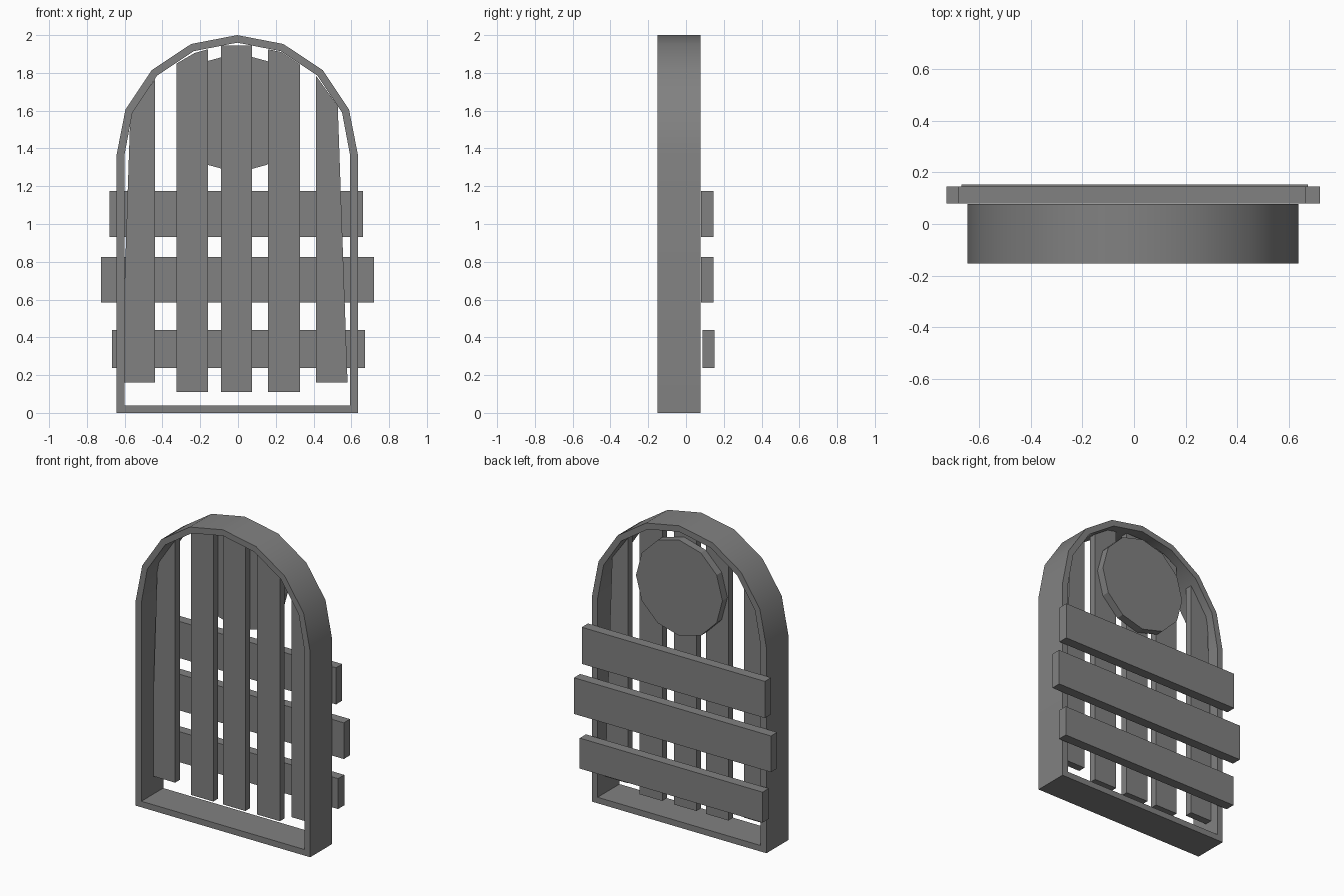
import bpy, bmesh, math

cube = bpy.data.objects.get("Cube")
if cube:
    bpy.data.objects.remove(cube, do_unlink=True)

GREY = (0.22, 0.22, 0.22, 1)
mat = bpy.data.materials.new("plain grey")
mat.use_nodes = True
mat.diffuse_color = GREY
mat.node_tree.nodes["Principled BSDF"].inputs["Base Color"].default_value = GREY


def finish(bm, name):
    bmesh.ops.recalc_face_normals(bm, faces=bm.faces)
    mesh = bpy.data.meshes.new(name)
    bm.to_mesh(mesh)
    bm.free()
    mesh.materials.append(mat)
    obj = bpy.data.objects.new(name, mesh)
    bpy.context.collection.objects.link(obj)
    return obj


def slab(name, outline, y0, y1):
    """Extrude an (x, z) outline from y0 to y1."""
    bm = bmesh.new()
    face = bm.faces.new([bm.verts.new((x, y0, z)) for x, z in outline])
    new = bmesh.ops.extrude_face_region(bm, geom=[face])["geom"]
    verts = [v for v in new if isinstance(v, bmesh.types.BMVert)]
    bmesh.ops.translate(bm, verts=verts, vec=(0, y1 - y0, 0))
    return finish(bm, name)


def box(name, x0, x1, y0, y1, z0, z1):
    return slab(name, [(x0, z0), (x1, z0), (x1, z1), (x0, z1)], y0, y1)


def arch(half):
    """Mirror a half outline whose last point is the crown."""
    pts = half + [(-x, z) for x, z in reversed(half[:-1])]
    return [(x - 0.004, z) for x, z in pts]


# Arched frame: a ring between two matching outlines
outer = arch([(-.64, 0), (-.64, 1.36), (-.592, 1.605), (-.452, 1.815), (-.244, 1.953), (0, 2)])
inner = arch([(-.598, .04), (-.598, 1.36), (-.555, 1.59), (-.425, 1.785), (-.23, 1.915), (0, 1.96)])
bm = bmesh.new()
loops = [[bm.verts.new((x, y, z)) for x, z in pts]
         for pts, y in ((outer, -.152), (outer, .077), (inner, .077), (inner, -.152))]
n = len(outer)
for k in range(4):
    a, b = loops[k], loops[(k + 1) % 4]
    for i in range(n):
        j = (i + 1) % n
        bm.faces.new((a[i], a[j], b[j], b[i]))
frame = finish(bm, "arched_frame")
bpy.ops.object.select_all(action='DESELECT')
frame.select_set(True)
bpy.context.view_layer.objects.active = frame
bpy.ops.object.shade_smooth_by_angle(angle=math.radians(35))

# Upright planks, trimmed to follow the arch
planks = {
    "outer_plank_right": [(-.6, .16), (-.44, .16), (-.44, 1.765), (-.57, 1.585), (-.6, .7)],
    "inner_plank_right": [(-.325, .11), (-.16, .11), (-.16, 1.925), (-.23, 1.905), (-.325, 1.85)],
    "centre_plank": [(-.09, .11), (.075, .11), (.075, 1.945), (-.09, 1.945)],
    "inner_plank_left": [(.16, .11), (.328, .11), (.328, 1.845), (.23, 1.91), (.16, 1.925)],
    "outer_plank_left": [(.413, .16), (.58, .16), (.528, 1.625), (.413, 1.785)],
}
for name, outline in planks.items():
    slab(name, outline, -.03, .02)

# Twelve-sided disc behind the top of the planks
disc = [(-.004 + .317 * math.sin(i * math.tau / 12), 1.588 + .317 * math.cos(i * math.tau / 12))
        for i in range(12)]
slab("round_disc", disc, .025, .077)

# Cross boards on the back
box("upper_cross_board", -.68, .663, .08, .145, .932, 1.175)
box("middle_cross_board", -.725, .72, .08, .145, .585, .825)
box("lower_cross_board", -.668, .673, .087, .152, .238, .44)
